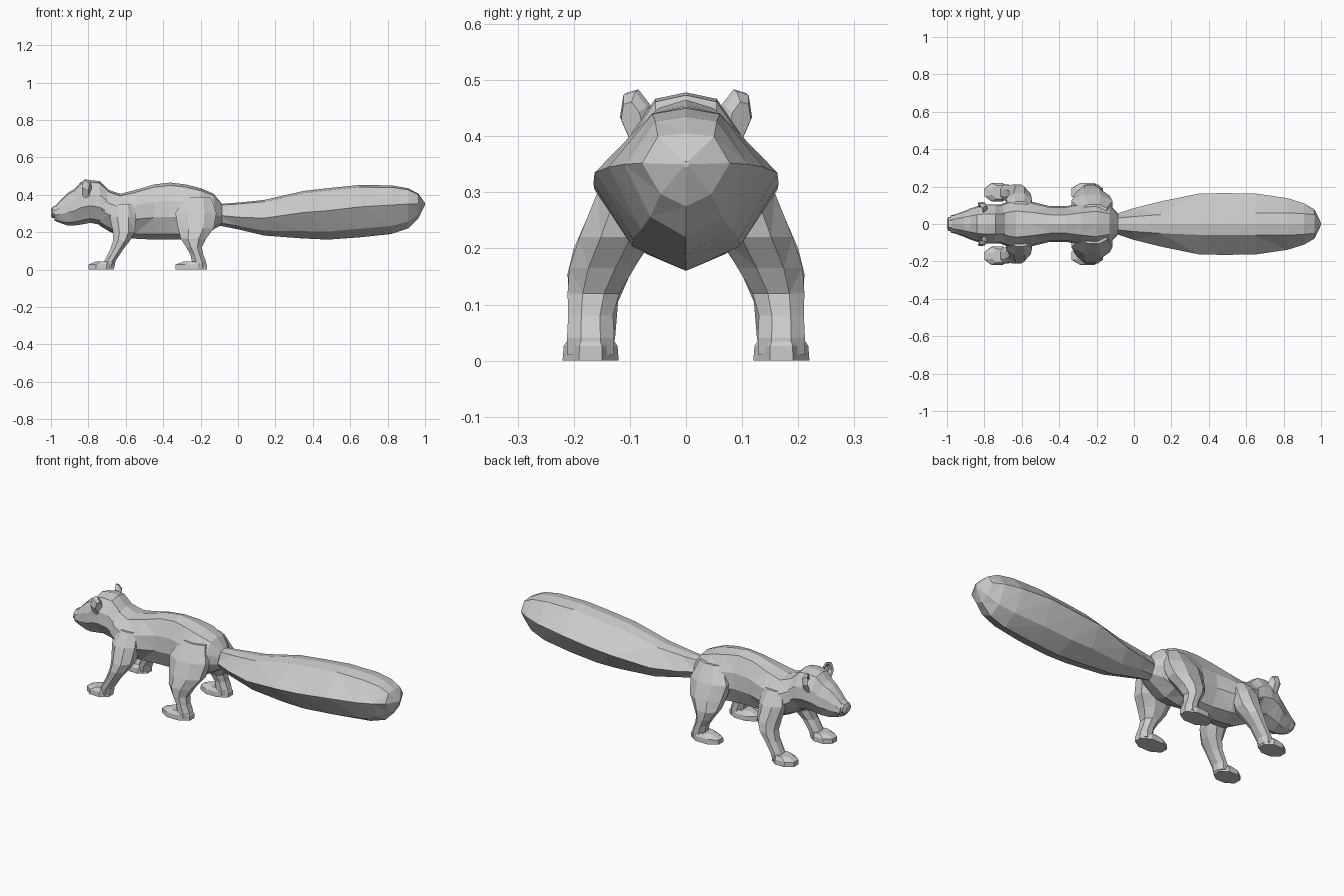
import bpy, bmesh, math
from mathutils import Vector

fur = bpy.data.materials.new("light grey fur")
fur.diffuse_color = (0.6, 0.6, 0.6, 1)


def loft(name, rings, mirror=False):
    """Skin a list of closed rings, cap both ends, optionally mirror over y = 0."""
    bm = bmesh.new()
    loops = [[bm.verts.new(p) for p in ring] for ring in rings]
    n = len(loops[0])
    for a, b in zip(loops, loops[1:]):
        for i in range(n):
            j = (i + 1) % n
            bm.faces.new((a[i], a[j], b[j], b[i]))
    bm.faces.new(loops[0][::-1])
    bm.faces.new(loops[-1])
    if mirror:
        geom = bmesh.ops.duplicate(bm, geom=bm.verts[:] + bm.edges[:] + bm.faces[:])["geom"]
        for v in geom:
            if isinstance(v, bmesh.types.BMVert):
                v.co.y *= -1
    bmesh.ops.triangulate(bm, faces=bm.faces[:])
    bmesh.ops.recalc_face_normals(bm, faces=bm.faces[:])
    mesh = bpy.data.meshes.new(name)
    bm.to_mesh(mesh)
    bm.free()
    mesh.materials.append(fur)
    obj = bpy.data.objects.new(name, mesh)
    bpy.context.collection.objects.link(obj)
    return obj


def section(x, half):
    """Symmetric upright ring at x from (y, z) points running top to bottom."""
    return [(x, y, z) for y, z in half] + [(x, -y, z) for y, z in half[-2:0:-1]]


def body_ring(x, bottom, top, w, lean=0.0):
    h = top - bottom
    half = [(0, 1.0), (0.52, 0.95), (0.92, 0.68), (1.0, 0.40), (0.6, 0.1), (0, 0)]
    return [(px + lean * (pz - bottom) / h, py, pz) for px, py, pz in
            section(x, [(y * w, bottom + z * h) for y, z in half])]


def oval(cx, cy, z, rx, ry, n=8):
    return [(cx + rx * math.cos(math.tau * (i + 0.5) / n) / math.cos(math.pi / n),
             cy + ry * math.sin(math.tau * (i + 0.5) / n) / math.cos(math.pi / n), z)
            for i in range(n)]


# Torso: x, bottom, top, half width
loft("torso", [body_ring(*r) for r in (
    (-0.085, 0.24, 0.35, 0.055), (-0.13, 0.215, 0.405, 0.105),
    (-0.20, 0.175, 0.435, 0.13), (-0.28, 0.16, 0.455, 0.115),
    (-0.36, 0.16, 0.465, 0.095), (-0.45, 0.16, 0.455, 0.095),
    (-0.55, 0.165, 0.425, 0.12), (-0.63, 0.175, 0.405, 0.135),
    (-0.69, 0.205, 0.425, 0.115), (-0.74, 0.235, 0.455, 0.095))])

# Head with brow, cheeks and tapering muzzle
loft("head", [body_ring(*r) for r in (
    (-0.69, 0.225, 0.425, 0.105), (-0.74, 0.24, 0.473, 0.105),
    (-0.79, 0.25, 0.478, 0.105), (-0.84, 0.24, 0.468, 0.095),
    (-0.875, 0.235, 0.43, 0.083), (-0.91, 0.235, 0.41, 0.068),
    (-0.955, 0.25, 0.365, 0.052), (-0.98, 0.262, 0.335, 0.046))])
loft("nose", [body_ring(*r) for r in (
    (-0.97, 0.275, 0.345, 0.036), (-0.992, 0.275, 0.335, 0.038),
    (-1.0, 0.285, 0.32, 0.022))])

# Tail: x, bottom, ridge height, top, half width, top strip half width
tail = []
for x, b, m, t, w, s in (
        (-0.10, 0.235, 0.29, 0.35, 0.052, 0.03), (0.0, 0.215, 0.28, 0.358, 0.085, 0.04),
        (0.14, 0.182, 0.275, 0.372, 0.12, 0.05), (0.35, 0.166, 0.305, 0.42, 0.163, 0.058),
        (0.48, 0.16, 0.315, 0.435, 0.165, 0.06), (0.65, 0.172, 0.335, 0.452, 0.163, 0.06),
        (0.82, 0.19, 0.345, 0.45, 0.138, 0.06), (0.91, 0.22, 0.35, 0.435, 0.11, 0.055),
        (0.965, 0.275, 0.352, 0.405, 0.078, 0.05), (1.0, 0.345, 0.35, 0.355, 0.006, 0.003)):
    tail.append(section(x, [(0, t), (s, t - 0.1 * (t - m)), (w, m),
                            (w * 0.58, b + 0.28 * (m - b)), (0, b)]))
loft("tail", tail)

# Legs: centre x, centre y, z, radius x, radius y
legs = {
    "front_legs": ((-0.61, 0.085, 0.35, 0.055, 0.035), (-0.615, 0.11, 0.28, 0.07, 0.055),
                   (-0.61, 0.135, 0.20, 0.058, 0.065), (-0.622, 0.155, 0.155, 0.045, 0.056),
                   (-0.65, 0.165, 0.105, 0.034, 0.044), (-0.685, 0.168, 0.045, 0.03, 0.042),
                   (-0.69, 0.168, 0.01, 0.028, 0.038)),
    "hind_legs": ((-0.215, 0.07, 0.385, 0.07, 0.035), (-0.225, 0.098, 0.30, 0.11, 0.06),
                  (-0.225, 0.125, 0.22, 0.095, 0.065), (-0.238, 0.15, 0.165, 0.068, 0.058),
                  (-0.235, 0.165, 0.12, 0.042, 0.046), (-0.22, 0.17, 0.08, 0.034, 0.04),
                  (-0.208, 0.17, 0.04, 0.038, 0.042), (-0.208, 0.17, 0.01, 0.038, 0.042)),
}
for name, rows in legs.items():
    loft(name, [oval(*r) for r in rows], mirror=True)

# Paws: flat soles with tops sloping down to the toes
for name, cx, rx in (("front_paws", -0.732, 0.068), ("hind_paws", -0.25, 0.085)):
    loft(name, [oval(cx, 0.17, 0, rx, 0.05), oval(cx, 0.17, 0.026, rx, 0.048),
                oval(cx + 0.018, 0.17, 0.044, rx * 0.65, 0.036)], mirror=True)

# Ears: flared cups, hollow towards the face
up = Vector((-0.02, 0.3, 1)).normalized()
across = Vector((-0.45, 0.85, -0.25)).normalized()
front = across.cross(up).normalized()
if front.x > 0:
    front = -front
base = Vector((-0.805, 0.073, 0.385))
outline = [(0, -0.02), (0.026, 0.0), (0.034, 0.06), (0.014, 0.098),
           (-0.012, 0.098), (-0.026, 0.065), (-0.022, 0.0)]


def ear_ring(scale, depth):
    mid = 0.045
    return [base + across * a * scale + up * (mid + (u - mid) * scale) + front * depth
            for a, u in outline]


loft("ears", [ear_ring(0.65, -0.018), ear_ring(0.95, 0.0), ear_ring(1.0, 0.014),
              ear_ring(0.75, 0.012), ear_ring(0.5, -0.008)], mirror=True)
